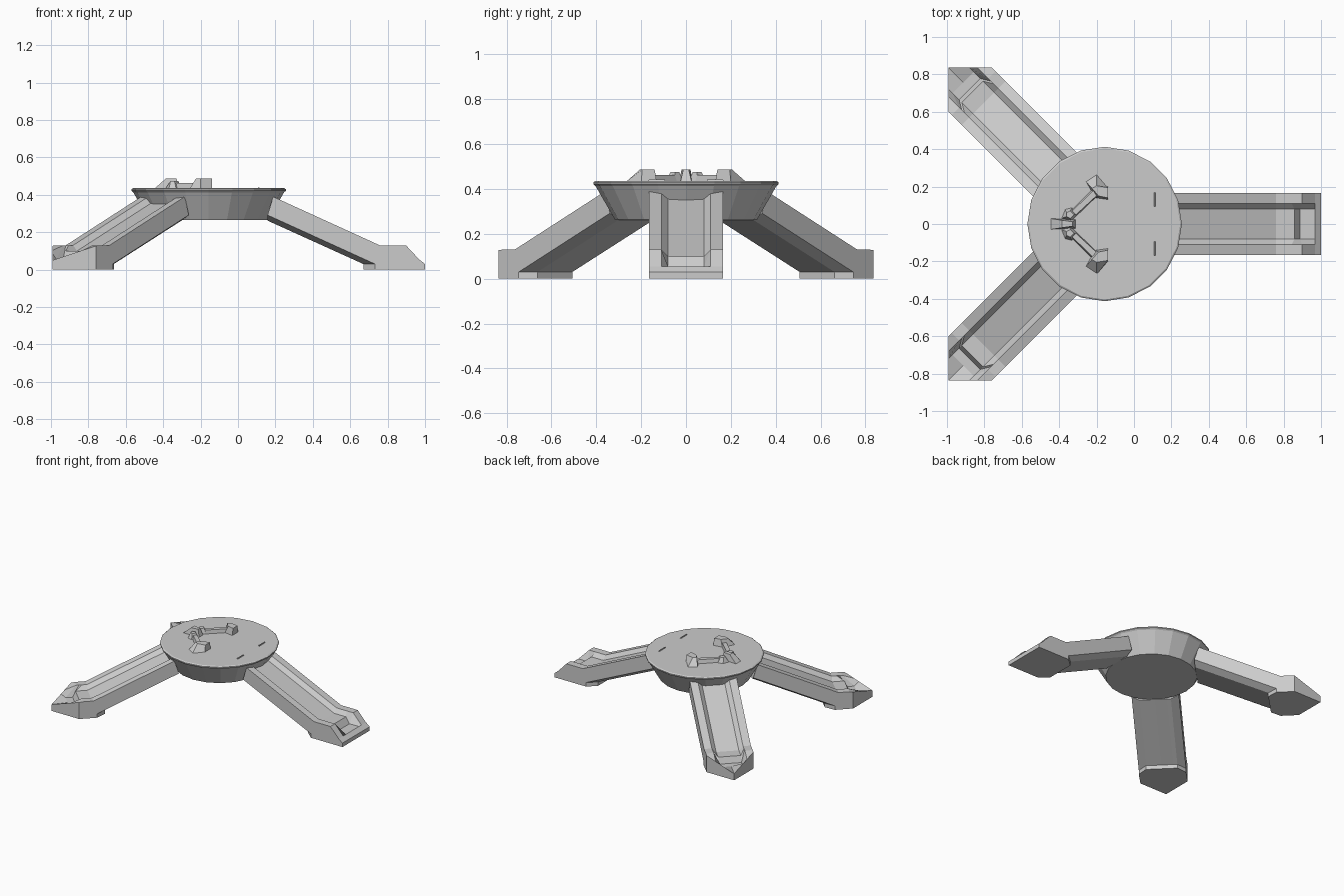
import bpy
import math
from mathutils import Matrix

if "Cube" in bpy.data.objects:
    bpy.data.objects.remove(bpy.data.objects["Cube"])

HUB_X = -0.157
HALF = 0.165


def make_object(name, verts, faces):
    mesh = bpy.data.meshes.new(name)
    mesh.from_pydata(verts, [], faces)
    obj = bpy.data.objects.new(name, mesh)
    bpy.context.collection.objects.link(obj)
    return obj


def loft(name, rings):
    """Skin a list of equal closed rings and cap both ends."""
    n = len(rings[0])
    verts = [p for ring in rings for p in ring]
    faces = [(i * n + j, i * n + (j + 1) % n, (i + 1) * n + (j + 1) % n, (i + 1) * n + j)
             for i in range(len(rings) - 1) for j in range(n)]
    faces.append(tuple(reversed(range(n))))
    faces.append(tuple(range(len(verts) - n, len(verts))))
    return make_object(name, verts, faces)


def prism(name, base, top, z0, z1, mirror=1):
    """Tapered block; mirror=-1 flips it across the y axis plane."""
    rings = []
    for outline, z in ((base, z0), (top, z1)):
        ring = [(x, y * mirror, z) for x, y in outline]
        rings.append(ring if mirror < 0 else ring[::-1])
    rings = [r[::-1] for r in rings] if area(rings[0]) < 0 else rings
    return loft(name, rings)


def area(ring):
    return sum(a[0] * b[1] - b[0] * a[1] for a, b in zip(ring, ring[1:] + ring[:1]))


def leg_column(w, pointed):
    """Lengthwise section of a leg at offset w: grooved top, toe, foot pad, underside."""
    a = abs(w)
    rail = a > 0.09
    start = [(0.345, 0.39), (0.915, 0.13)] if rail else [(0.345, 0.36), (0.915, 0.10)]
    if not pointed:
        end = 1.157
        toe = ([(1.0, 0.13), (1.055, 0.13), (1.125, 0.055)] if rail
               else [(1.015, 0.10), (1.045, 0.055), (1.125, 0.055)]) + [(end, 0.03)]
    else:
        end = 1.182 - a
        z_end = 0.05 + 0.077 * a / HALF
        toe = ([(0.95, 0.13), (0.97, 0.13), (0.99, 0.13)] if rail
               else [(1.0, 0.10), (1.02, 0.055), (1.07, 0.055)]) + [(end, z_end)]
    heel, z_in = (0.89, 0.292) if a > 0.15 else (0.827, 0.262)
    under = [(end, 0), (heel, 0), (heel, 0.03), (0.315, z_in)]
    return [(t, w, z) for t, z in start + toe + under]


def leg(name, angle, pointed):
    columns = [leg_column(w, pointed)
               for w in (-HALF, -0.11, -0.08, 0, 0.08, 0.11, HALF)]
    obj = loft(name, [c[::-1] for c in columns][::-1])
    obj.data.transform(Matrix.Translation((HUB_X, 0, 0)) @ Matrix.Rotation(math.radians(angle), 4, 'Z'))
    return fix_normals(obj)


def fix_normals(obj):
    import bmesh
    bm = bmesh.new()
    bm.from_mesh(obj.data)
    bmesh.ops.recalc_face_normals(bm, faces=bm.faces)
    bm.to_mesh(obj.data)
    bm.free()
    return obj


# Three splayed legs
leg("right_leg", 0, False)
leg("back_left_leg", 135, True)
leg("front_left_leg", -135, True)

# Flared round platform with a thin rim
profile = [(0.318, 0.265), (0.403, 0.413), (0.413, 0.422), (0.413, 0.43), (0.404, 0.436)]
fix_normals(loft("round_platform", [
    [(HUB_X + r * math.cos(k * math.pi / 10), r * math.sin(k * math.pi / 10), z) for k in range(20)]
    for r, z in profile]))

# Raised clamp on the platform: two arms with end blocks, and small pins
for side, label in ((1, "back"), (-1, "front")):
    parts = [
        prism(label + "_clamp_arm",
              [(-0.34, 0.07), (-0.31, 0.04), (-0.18, 0.165), (-0.21, 0.20)],
              [(-0.33, 0.07), (-0.31, 0.05), (-0.18, 0.17), (-0.205, 0.19)], 0.43, 0.463, side),
        prism(label + "_clamp_block",
              [(-0.26, 0.23), (-0.2, 0.27), (-0.14, 0.2), (-0.14, 0.13), (-0.21, 0.14)],
              [(-0.225, 0.19), (-0.2, 0.205), (-0.14, 0.195), (-0.14, 0.14), (-0.19, 0.15)],
              0.43, 0.487, side),
        prism(label + "_clamp_knuckle",
              [(-0.37, 0.08), (-0.39, 0.03), (-0.34, 0.01), (-0.3, 0.05), (-0.33, 0.09)],
              [(-0.36, 0.06), (-0.36, 0.04), (-0.34, 0.03), (-0.32, 0.05), (-0.34, 0.07)],
              0.43, 0.475, side),
        prism(label + "_pin",
              [(0.106, 0.09), (0.116, 0.09), (0.116, 0.17), (0.106, 0.17)],
              [(0.109, 0.095), (0.113, 0.095), (0.113, 0.165), (0.109, 0.165)],
              0.43, 0.443, side)]
    for part in parts:
        fix_normals(part)

# Central wedge joining the clamp arms
fix_normals(prism("clamp_centre",
                  [(-0.45, -0.03), (-0.31, -0.025), (-0.31, 0.025), (-0.45, 0.03)],
                  [(-0.385, -0.02), (-0.33, -0.012), (-0.33, 0.012), (-0.385, 0.02)], 0.43, 0.488))
